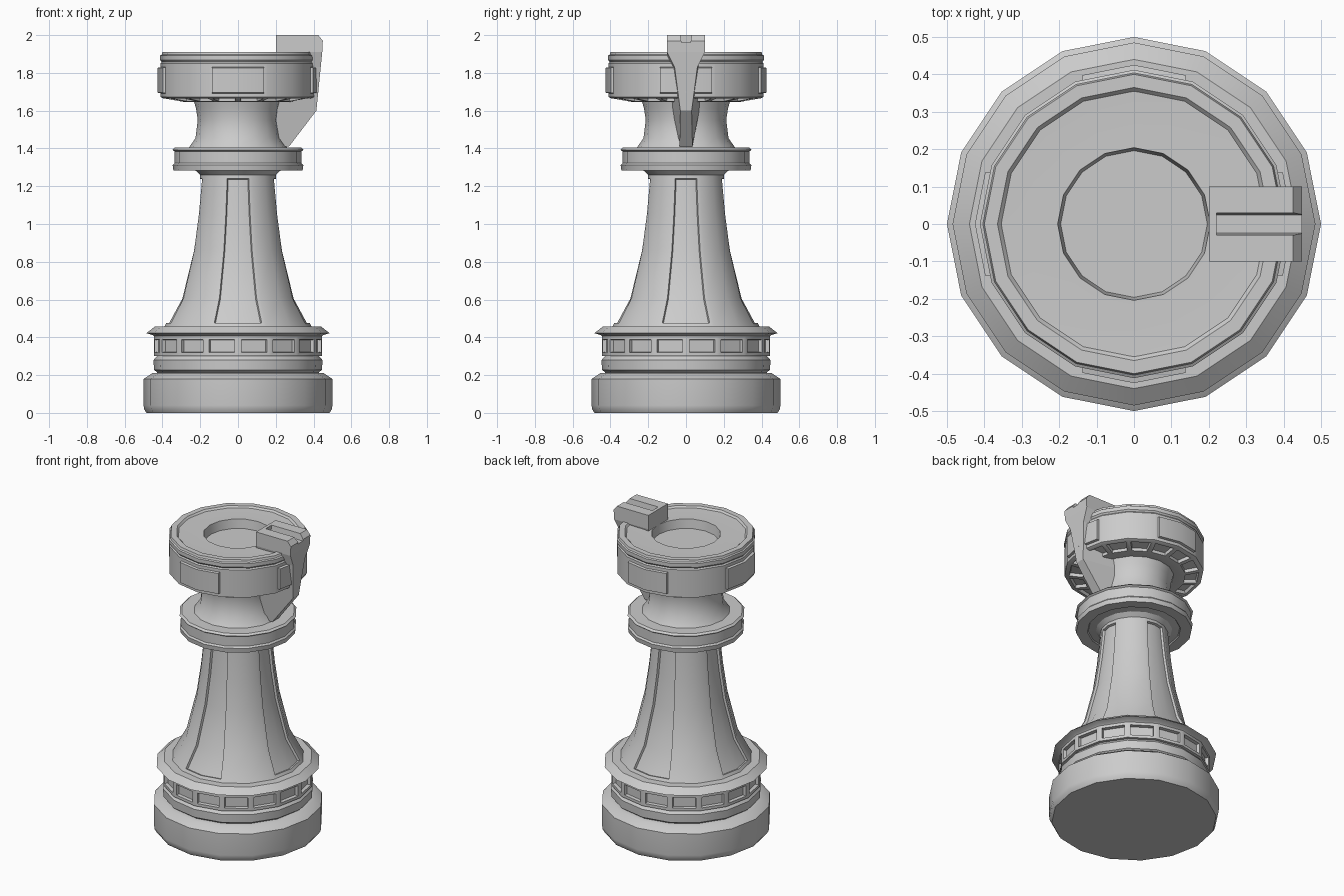
import bpy, bmesh
from math import sin, cos, tau, radians

if "Cube" in bpy.data.objects:
    bpy.data.objects.remove(bpy.data.objects["Cube"])

SIDES = 16


def finish(bm, name):
    me = bpy.data.meshes.new(name)
    bm.to_mesh(me)
    bm.free()
    ob = bpy.data.objects.new(name, me)
    bpy.context.collection.objects.link(ob)
    bpy.ops.object.select_all(action='DESELECT')
    ob.select_set(True)
    bpy.context.view_layer.objects.active = ob
    return ob


def smooth():
    bpy.ops.object.shade_smooth_by_angle(angle=radians(30))


def lathe(profile, cap_bottom=False, cap_top=False):
    """Turn a profile of (radius, z) points; returns the bmesh and its face rows."""
    bm = bmesh.new()
    rings = [[bm.verts.new((r * cos(tau * j / SIDES), r * sin(tau * j / SIDES), z))
              for j in range(SIDES)] for r, z in profile]
    rows = []
    for a, b in zip(rings, rings[1:]):
        rows.append([bm.faces.new((a[j], a[(j + 1) % SIDES], b[(j + 1) % SIDES], b[j]))
                     for j in range(SIDES)])
    if cap_bottom:
        bm.faces.new(rings[0][::-1])
    if cap_top:
        bm.faces.new(rings[-1])
    bm.normal_update()
    return bm, rows


def side_panels(bm, rows, depth):
    """Inset one panel, two facets wide, on each of the four sides."""
    for k in range(0, SIDES, SIDES // 4):
        faces = [f for row in rows for f in (row[k - 1], row[k])]
        bmesh.ops.inset_region(bm, faces=faces, thickness=0.02, depth=0,
                               use_boundary=True, use_even_offset=True)
        bmesh.ops.inset_region(bm, faces=faces, thickness=0.003, depth=depth,
                               use_boundary=True, use_even_offset=True)


def windows(bm, row, border, depth):
    """Recess a small window in every facet of a row."""
    bmesh.ops.inset_individual(bm, faces=row, thickness=border, depth=0, use_even_offset=True)
    bmesh.ops.inset_individual(bm, faces=row, thickness=0.003, depth=-depth, use_even_offset=True)


# base: foot, groove, ring, windowed band and flange
bm, rows = lathe([(.485, 0), (.497, .02), (.5, .04), (.5, .18), (.455, .21), (.425, .213),
                  (.445, .228), (.447, .28), (.43, .3), (.445, .302), (.445, .406),
                  (.452, .412), (.485, .422), (.44, .457), (.385, .457)], cap_bottom=True)
windows(bm, rows[9], .018, .02)
finish(bm, "base")
smooth()

# tapered body with four long recessed flutes
bm, rows = lathe([(.39, .457), (.308, .61), (.247, .86), (.22, 1.05), (.205, 1.2),
                  (.2, 1.26), (.225, 1.283)])
side_panels(bm, rows[:5], -.014)
finish(bm, "body")
smooth()

# collar and neck
bm, rows = lathe([(.22, 1.283), (.27, 1.29), (.275, 1.283), (.342, 1.283), (.346, 1.312),
                  (.337, 1.322), (.337, 1.385), (.348, 1.393), (.335, 1.404), (.26, 1.404),
                  (.225, 1.455), (.213, 1.55), (.222, 1.61), (.235, 1.655)])
finish(bm, "collar_and_neck")
smooth()

# head with windowed underside, raised side panels and a round well on top
bm, rows = lathe([(.23, 1.652), (.29, 1.647), (.398, 1.666), (.41, 1.672), (.41, 1.85),
                  (.404, 1.858), (.412, 1.868), (.412, 1.892), (.404, 1.897), (.4, 1.911),
                  (.365, 1.911), (.355, 1.9), (.3, 1.898), (.204, 1.898), (.196, 1.84)],
                 cap_top=True)
windows(bm, rows[1], .014, .02)
side_panels(bm, [rows[3]], .015)
finish(bm, "head")
smooth()

# latch on the right side, lofted through (z, outer x, inner half width, outer half width)
bm = bmesh.new()
sections = [(1.41, .27, .035, .034), (1.6, .415, .07, .03), (1.83, .438, .1, .06),
            (1.91, .446, .1, .1), (1.97, .449, .1, .1), (2.0, .425, .1, .1)]
loops = [[bm.verts.new(p) for p in ((.2, -wi, z), (xo, -wo, z), (xo, wo, z), (.2, wi, z))]
         for z, xo, wi, wo in sections]
for a, b in zip(loops, loops[1:]):
    for j in range(4):
        bm.faces.new((a[j], a[(j + 1) % 4], b[(j + 1) % 4], b[j]))
bm.faces.new(loops[0][::-1])
bm.faces.new(loops[-1])

# slot along the top of the latch
cut = bmesh.new()
bmesh.ops.create_cube(cut, size=1)
for v in cut.verts:
    w = .036 if v.co.z > 0 else .024
    v.co = (.36 + .28 * v.co.x, 2 * w * v.co.y, 2.0 + .08 * v.co.z)
cutter = finish(cut, "slot_cutter")
cutter.hide_render = True
latch = finish(bm, "latch")
mod = latch.modifiers.new("slot", 'BOOLEAN')
mod.operation = 'DIFFERENCE'
mod.solver = 'EXACT'
mod.object = cutter
bpy.ops.object.modifier_apply(modifier=mod.name)
bpy.data.objects.remove(cutter)
